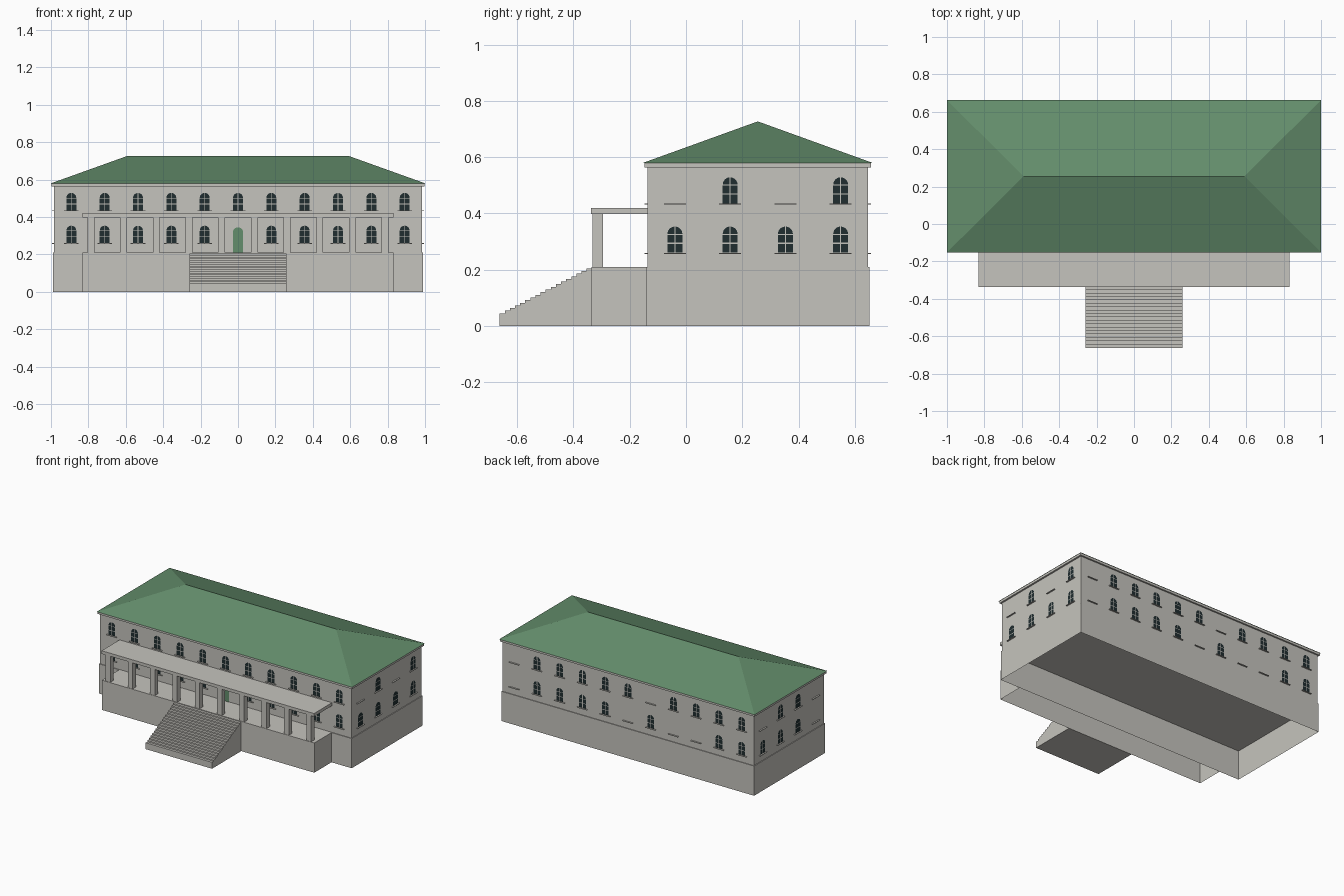
import bpy, math
from mathutils import Vector

if "Cube" in bpy.data.objects:
    bpy.data.objects.remove(bpy.data.objects["Cube"])


def material(name, rgb):
    m = bpy.data.materials.new(name)
    m.diffuse_color = (*rgb, 1)
    m.use_nodes = True
    m.node_tree.nodes["Principled BSDF"].inputs["Base Color"].default_value = m.diffuse_color
    return m


STONE = material("pale_stone", (0.56, 0.55, 0.51))
GREEN = material("green", (0.127, 0.27, 0.15))
GLASS = material("dark_glass", (0.014, 0.026, 0.029))


def mesh(name, verts, faces, mat):
    me = bpy.data.meshes.new(name)
    me.from_pydata([tuple(v) for v in verts], [], faces)
    me.materials.append(mat)
    ob = bpy.data.objects.new(name, me)
    bpy.context.collection.objects.link(ob)
    return ob


BOX = [(4, 5, 6, 7), (0, 1, 5, 4), (1, 2, 6, 5), (2, 3, 7, 6), (3, 0, 4, 7), (3, 2, 1, 0)]


def boxes(name, bounds, mat, open_bottom=False):
    """One object made of axis-aligned boxes (x0, x1, y0, y1, z0, z1)."""
    verts, faces = [], []
    for x0, x1, y0, y1, z0, z1 in bounds:
        n = len(verts)
        for z in (z0, z1):
            verts += [(x0, y0, z), (x1, y0, z), (x1, y1, z), (x0, y1, z)]
        faces += [tuple(n + i for i in f) for f in (BOX[:5] if open_bottom else BOX)]
    return mesh(name, verts, faces, mat)


# Main masses
WX, WY0, WY1 = 0.985, -0.137, 0.647
FLOOR, EAVE = 0.21, 0.58
MID = (WY0 + WY1) / 2
boxes("base", [(-0.99, 0.99, -0.142, 0.652, 0, FLOOR)], STONE, open_bottom=True)
boxes("walls", [(-WX, WX, WY0, WY1, FLOOR, EAVE - 0.01)], STONE)
boxes("cornice", [(-0.997, 0.997, -0.148, 0.658, 0.564, EAVE)], STONE)

# Hipped roof
RY0, RY1, RIDGE = -0.152, 0.662, 0.59
mesh("roof",
     [(-1, RY0, EAVE), (1, RY0, EAVE), (1, RY1, EAVE), (-1, RY1, EAVE),
      (-RIDGE, MID, 0.727), (RIDGE, MID, 0.727)],
     [(0, 1, 5, 4), (1, 2, 5), (2, 3, 4, 5), (3, 0, 4), (3, 2, 1, 0)], GREEN)

# Porch: base, columns and flat roof
PX, PY = 0.832, -0.335
boxes("porch_base", [(-PX, PX, PY, -0.142, 0, FLOOR)], STONE, open_bottom=True)
boxes("porch_roof", [(-PX, PX, PY - 0.003, WY0, 0.398, 0.42)], STONE)
boxes("porch_columns",
      [((i - 4.5) * 0.1748 - 0.0185, (i - 4.5) * 0.1748 + 0.0185, PY + 0.003, PY + 0.04, FLOOR, 0.398)
       for i in range(10)], STONE)

# Front stairs: stepped side profile extruded across x
STEPS, SY = 18, -0.662
profile = [(PY, 0), (SY, 0)]
for i in range(STEPS):
    z = 0.045 + i * (0.205 - 0.045) / (STEPS - 1)
    profile += [(SY + (PY - SY) * (i + k) / STEPS, z) for k in (0, 1)]
n = len(profile)
verts = [(x, y, z) for x in (-0.26, 0.26) for y, z in profile]
faces = [(i, i + n, (i + 1) % n + n, (i + 1) % n) for i in range(n)]
faces += [tuple(range(n)), tuple(reversed(range(n, 2 * n)))]
mesh("front_stairs", verts, faces, STONE)


# Window panes: two rows of rectangles under a split arch (u, v outlines)
HALF, BAR, SPRING = 0.0265, 0.002, 0.066


def arc(r, a0, a1, v, steps=6):
    return [(r * math.cos(a0 + (a1 - a0) * i / steps), v + r * math.sin(a0 + (a1 - a0) * i / steps))
            for i in range(steps + 1)]


def mirrored(outline):
    return [(-u, v) for u, v in reversed(outline)]


PANES = []
for v0, v1 in ((0, 0.031), (0.035, 0.063)):
    PANES.append([(BAR, v0), (HALF, v0), (HALF, v1), (BAR, v1)])
PANES.append([(BAR, SPRING)] + arc(HALF, 0, math.pi / 2 - 0.08, SPRING))
PANES += [mirrored(p) for p in PANES]


# Facades: centre of wall, direction along wall, spacing, count, (row height, bays without glass)
LOW, HIGH = 0.261, 0.436
X, Y = Vector((1, 0, 0)), Vector((0, 1, 0))
FACADES = {
    "front": (Vector((0, WY0, 0)), X, 0.1782, 11, ((LOW, {5}), (HIGH, set()))),
    "back": (Vector((0, WY1, 0)), -X, 0.1782, 11, ((LOW, {0, 5, 7, 8}), (HIGH, {0, 6}))),
    "right": (Vector((WX, MID, 0)), Y, 0.1963, 4, ((LOW, set()), (HIGH, {0, 2}))),
    "left": (Vector((-WX, MID, 0)), -Y, 0.1963, 4, ((LOW, {3}), (HIGH, {0, 3}))),
}
for side, (centre, along, gap, count, rows) in FACADES.items():
    out = along.cross(Vector((0, 0, 1)))
    verts, faces, sills = [], [], []
    for z, blank in rows:
        for i in range(count):
            mid = centre + along * ((i - (count - 1) / 2) * gap)
            if not (side == "front" and z == LOW and i == 5):
                a, b = mid - along * 0.039, mid + along * 0.039 + out * 0.01
                sills.append((min(a.x, b.x), max(a.x, b.x), min(a.y, b.y), max(a.y, b.y), z - 0.005, z - 0.001))
            if i in blank:
                continue
            for pane in PANES:
                faces.append(tuple(range(len(verts), len(verts) + len(pane))))
                verts += [mid + along * u + out * 0.002 + Vector((0, 0, z + v)) for u, v in pane]
    mesh(side + "_window_panes", verts, faces, GLASS)
    boxes(side + "_window_sills", sills, STONE)

# Arched front door
door = [(-0.0275, FLOOR), (0.0275, FLOOR)] + arc(0.0275, 0, math.pi, 0.317, 12)
mesh("front_door", [(u, WY0 - 0.003, z) for u, z in door], [tuple(range(len(door)))], GREEN)
